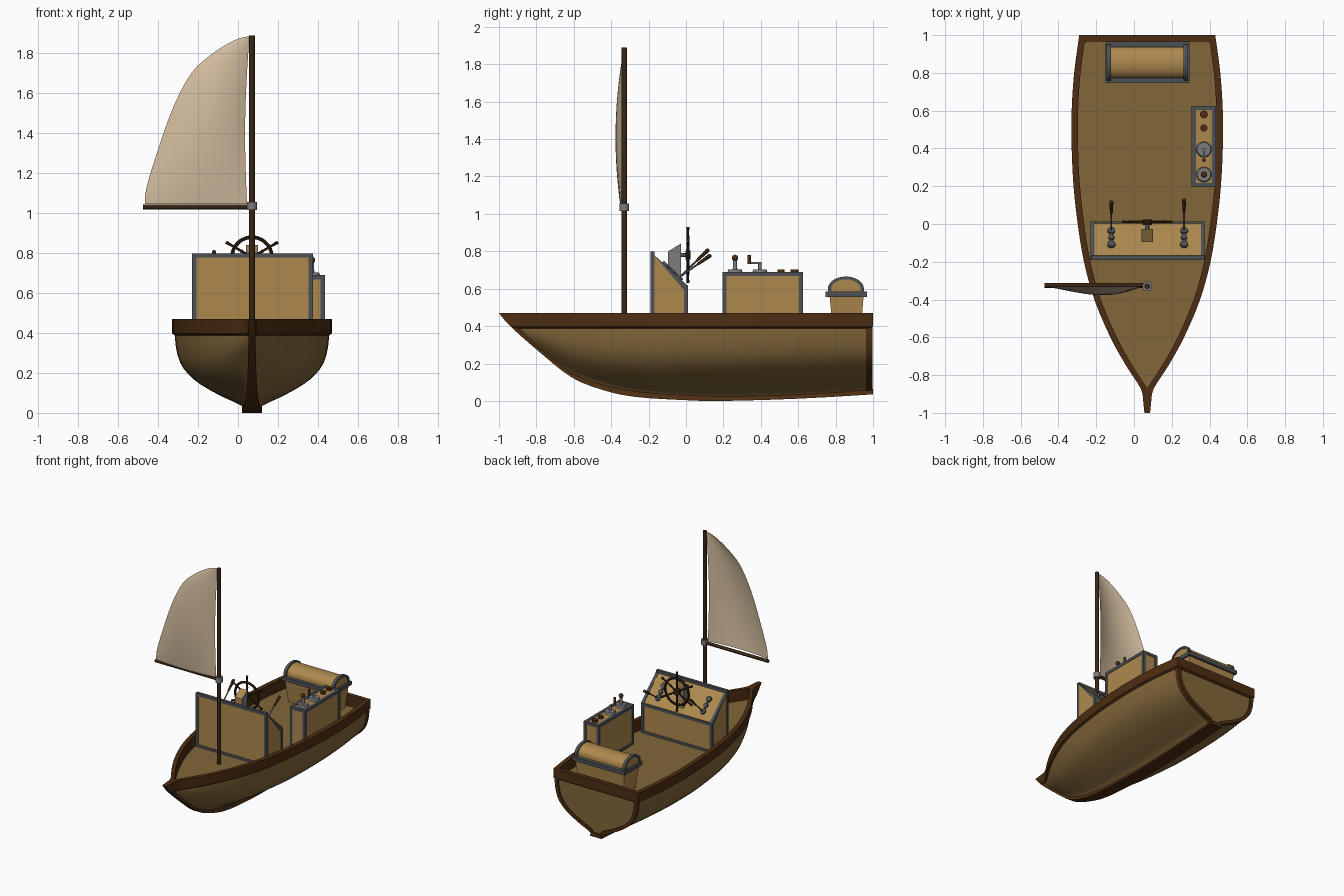
import bpy, bmesh, math
from mathutils import Vector, Matrix

if "Cube" in bpy.data.objects:
    bpy.data.objects.remove(bpy.data.objects["Cube"])

CX, DECK = 0.07, 0.385          # boat centre line and deck height

def mat(name, c):
    m = bpy.data.materials.new(name)
    m.diffuse_color = (*c, 1)
    m.use_nodes = True
    m.node_tree.nodes["Principled BSDF"].inputs["Base Color"].default_value = m.diffuse_color
    return m

HULL = mat("hull_wood", (.225, .135, .042))
PANEL = mat("panel_wood", (.42, .25, .075))
RIM = mat("rim_brown", (.075, .027, .006))
DARK = mat("dark_brown", (.04, .019, .007))
METAL = mat("dark_metal", (.075, .082, .09))
STEEL = mat("light_metal", (.2, .2, .205))
SAIL = mat("sail_cloth", (.64, .5, .34))

def finish(name, bm, material, angle=35):
    bmesh.ops.recalc_face_normals(bm, faces=bm.faces)
    me = bpy.data.meshes.new(name)
    bm.to_mesh(me)
    bm.free()
    me.materials.append(material)
    me.shade_smooth()
    me.set_sharp_from_angle(angle=math.radians(angle))
    o = bpy.data.objects.new(name, me)
    bpy.context.collection.objects.link(o)
    return o

def skin(bm, loops, closed=True, wrap=False):
    """Bridge equal-length loops of points with quads."""
    vs = [[bm.verts.new(p) for p in l] for l in loops]
    n = len(vs[0])
    for i in range(len(vs) if wrap else len(vs) - 1):
        a, b = vs[i], vs[(i + 1) % len(vs)]
        for j in range(n if closed else n - 1):
            k = (j + 1) % n
            bm.faces.new((a[j], a[k], b[k], b[j]))
    return vs

def prism(bm, profile, x0, x1):
    """Extrude a (y, z) profile along x."""
    vs = skin(bm, [[(x, y, z) for y, z in profile] for x in (x0, x1)])
    bm.faces.new(vs[0])
    bm.faces.new(vs[1])

def tube(bm, a, b, r, r2=None, n=16):
    a, b = Vector(a), Vector(b)
    d = b - a
    m = Matrix.Translation((a + b) / 2) @ d.to_track_quat('Z', 'Y').to_matrix().to_4x4()
    bmesh.ops.create_cone(bm, cap_ends=True, segments=n, radius1=r,
                          radius2=r if r2 is None else r2, depth=d.length, matrix=m)

def ball(bm, p, r):
    bmesh.ops.create_uvsphere(bm, u_segments=14, v_segments=8, radius=r, matrix=Matrix.Translation(p))

def edge_trim(name, profile, x0, x1, t=.018):
    """Square metal bars along every edge of a prism."""
    bm = bmesh.new()
    c = [sum(p[i] for p in profile) / len(profile) for i in (0, 1)]
    n = len(profile)
    inner = [(y + math.copysign(t, c[0] - y), z + math.copysign(t, c[1] - z)) for y, z in profile]
    e = .004
    outer = [(y - math.copysign(e, c[0] - y), z - math.copysign(e, c[1] - z)) for y, z in profile]
    for xa, xb in ((x0 - e, x0 + t), (x1 - t, x1 + e)):
        skin(bm, [[(x, *p) for p in pr] for x, pr in ((xa, outer), (xb, outer), (xb, inner), (xa, inner))], wrap=True)
    for i in range(n):
        (ay, az), (by, bz) = outer[i], inner[i]
        prism(bm, [(ay, az), (by, az), (by, bz), (ay, bz)], x0, x1)
    finish(name, bm, METAL, 20)

def spline(rows, n=3):
    out = []
    for i in range(len(rows) - 1):
        p = [rows[max(0, min(len(rows) - 1, i + k))] for k in (-1, 0, 1, 2)]
        for s in range(n):
            t = s / n
            out.append(tuple(.5 * (2 * b + (c - a) * t + (2 * a - 5 * b + 4 * c - d) * t * t
                                   + (3 * b - a - 3 * c + d) * t ** 3) for a, b, c, d in zip(*p)))
    return out + [rows[-1]]

# stations: y, half beam at the rim, keel height
rows = spline([(-.93, .022, .395), (-.87, .035, .335), (-.75, .112, .232), (-.6, .195, .122), (-.4, .28, .05),
               (-.2, .335, .017), (0, .368, .005), (.2, .39, 0), (.4, .4, .004), (.6, .4, .012),
               (.8, .387, .022), (1, .36, .035)])

def beam(y):
    for a, b in zip(rows, rows[1:]):
        if y <= b[0]:
            return a[1] + (b[1] - a[1]) * (y - a[0]) / (b[0] - a[0])
    return rows[-1][1]

SECTION = spline([(0, .09), (.07, .14), (.15, .32), (.22, .47), (.33, .67), (.45, .82), (.6, .93), (.8, .985), (1, 1)], 2)

def section(w, k, y, grow=0):
    """U-shaped hull cross-section from left rim to right rim."""
    w, k = w - .014 + grow, k + .008 - grow
    half = [(w * f, k + (.41 - k) * t) for t, f in SECTION]
    return [(CX - x, y, z) for x, z in reversed(half)] + [(CX + x, y, z) for x, z in half]

# hull shell and flat transom
bm = bmesh.new()
vs = skin(bm, [section(w, k, min(y, .985)) for y, w, k in rows], closed=False)
bm.faces.new(vs[-1])
finish("hull", bm, HULL, 40)

# transom border
bm = bmesh.new()
y, w, k = rows[-1]
skin(bm, [section(w, k, .962, .007), section(w, k, .998, .007),
          section(w, k, .998, -.02), section(w, k, .962, -.02)], closed=False, wrap=True)
finish("transom_border", bm, RIM)

# gunwale rim
side = [(-1, .015)] + [(y, w) for y, w, k in rows]
ins = []
for y, w in side:
    yi = max(-.866, min(y, .967))
    ins.append((yi, max(.002, beam(yi) - .034)))

def ring(pts, z, ymin=-2):
    r = [(CX + w, max(y, ymin), z) for y, w in pts]
    return r + [(2 * CX - x, y, z) for x, y, z in reversed(r)]

bm = bmesh.new()
skin(bm, [ring(side, .398, -.935), ring(side, .47), ring(ins, .47), ring(ins, .375)], wrap=True)
finish("gunwale", bm, RIM, 30)

# deck
bm = bmesh.new()
deck = [(y, w + .01) for y, w in ins[2:]]
skin(bm, [[(CX + s * w, y, DECK) for y, w in deck] for s in (-1, 1)], closed=False)
finish("deck", bm, HULL)

# stem and keel: bottom path y, z, half width
keel = spline([(-1, .47, .015), (-.935, .395, .017), (-.77, .25, .02), (-.61, .125, .026), (-.45, .06, .035),
               (-.275, .022, .045), (0, .004, .05), (.2, 0, .05), (.6, .012, .05), (1, .035, .05)])
bm = bmesh.new()
loops = []
for y, z, w in keel:
    top = min(.469, z + .03)
    loops.append([(CX - w, y, z), (CX + w, y, z), (CX + w * .8, y + .01 * (y < .9), top), (CX - w * .8, y + .01 * (y < .9), top)])
vs = skin(bm, loops)
bm.faces.new(vs[0])
bm.faces.new(vs[-1])
finish("keel", bm, RIM)

# mast, boom and collar
MY = -.33
bm = bmesh.new()
tube(bm, (CX, MY, DECK - .02), (CX, MY, 1.89), .0145)
finish("mast", bm, DARK)
bm = bmesh.new()
tube(bm, (-.475, MY + .005, 1.032), (CX, MY + .005, 1.032), .0125)
finish("boom", bm, DARK)
bm = bmesh.new()
tube(bm, (CX, MY, 1.015), (CX, MY, 1.055), .026)
finish("mast_collar", bm, STEEL)

# billowing sail, curved trailing edge to mast
leech = spline([(-.467, 1.045), (-.458, 1.13), (-.4, 1.32), (-.325, 1.53), (-.235, 1.7), (-.14, 1.79), (-.05, 1.85), (.01, 1.877), (.05, 1.885)])
bm = bmesh.new()
grid, n = [], len(leech) - 1
for i, (x, z) in enumerate(leech):
    v = (z - 1.045) / .84
    xl = .045 - .015 * math.sin(math.pi * v) + .012 * v
    zl = 1.045 + .84 * v
    grid.append([(x + (xl - x) * u / 10, MY - .047 * math.sin(math.pi * u / 10) ** .8 * math.sin(math.pi * min(1, .12 + .88 * v)) ** .8
                  if 0 < u < 10 and v < 1 else MY, zl) for u in range(11)])
skin(bm, grid, closed=False)
finish("sail", bm, SAIL, 80)

# helm console and side cabinet with metal edging
for name, prof, x0, x1 in (
        ("console", [(-.186, DECK), (-.186, .795), (.008, .61), (.008, DECK)], -.226, .372),
        ("cabinet", [(.199, DECK), (.199, .686), (.621, .686), (.621, DECK)], .309, .431)):
    bm = bmesh.new()
    prism(bm, prof, x0, x1)
    finish(name, bm, PANEL)
    edge_trim(name + "_trim", prof, x0, x1)

# chest: tapered body, band, arched lid, metal end arches
bm = bmesh.new()
skin_pts = [[(xa, ya, z), (xb, ya, z), (xb, yb, z), (xa, yb, z)]
            for xa, xb, ya, yb, z in ((-.12, .26, .785, .935, DECK), (-.14, .28, .767, .95, .565))]
skin(bm, skin_pts)
finish("chest_body", bm, PANEL)
bm = bmesh.new()
prism(bm, [(.747, .557), (.967, .557), (.967, .586), (.747, .586)], -.152, .293)
finish("chest_band", bm, METAL)

def arch(r, h):
    return [(.855 - r * math.cos(math.pi * i / 20), .6 + h * math.sin(math.pi * i / 20)) for i in range(21)]

def lid(r, h):
    return [(.855 - r, .58)] + arch(r, h) + [(.855 + r, .58)]

bm = bmesh.new()
prism(bm, lid(.083, .056), -.138, .279)
finish("chest_lid", bm, PANEL)
bm = bmesh.new()
for xa, xb in ((-.145, -.122), (.263, .286)):
    skin(bm, [[(x, *p) for p in pr] for x, pr in ((xa, lid(.096, .065)), (xb, lid(.096, .065)),
              (xb, lid(.078, .05)), (xa, lid(.078, .05)))], closed=False, wrap=True)
finish("chest_lid_arches", bm, METAL)

# wheel mount with steel cheeks
prof = [(-.095, .68), (-.095, .8), (-.026, .842), (-.026, .63)]
bm = bmesh.new()
prism(bm, prof, .044, .096)
finish("wheel_mount", bm, PANEL)
bm = bmesh.new()
for x in (.04, .096):
    prism(bm, prof, x, x + .004)
finish("wheel_mount_cheeks", bm, STEEL)

# steering wheel with six turned spokes
WY, WZ = .01, .78
bm = bmesh.new()
R, r = .1, .009
skin(bm, [[(CX + (R + r * math.cos(b)) * math.cos(a), WY + r * math.sin(b), WZ + (R + r * math.cos(b)) * math.sin(a))
           for b in [math.tau * j / 10 for j in range(10)]] for a in [math.tau * i / 36 for i in range(36)]], wrap=True)
tube(bm, (CX, WY - .014, WZ), (CX, WY + .014, WZ), .024)
for i in range(6):
    a = math.radians(30 + 60 * i)
    at = lambda d: (CX + d * math.cos(a), WY, WZ + d * math.sin(a))
    tube(bm, at(0), at(.125), .006, n=10)
    tube(bm, at(.118), at(.15), .006, .009, n=10)
    ball(bm, at(.06), .009)
finish("steering_wheel", bm, DARK)
bm = bmesh.new()
tube(bm, (CX, -.03, WZ), (CX, WY, WZ), .011)
finish("wheel_axle", bm, METAL)

# console levers: beaded base plate, shaft and grip
def slope(y, up=0):
    return Vector((0, y + .69 * up, .795 - .953 * (y + .186) + .72 * up))

for name, x, tip in (("left", -.12, (.115, .805)), ("right", .265, (.125, .775))):
    o = Vector((x, 0, 0))
    bm = bmesh.new()
    for y, rad in ((-.112, .021), (-.075, .016), (-.04, .02)):
        tube(bm, o + slope(y, -.003), o + slope(y, .014), rad)
    tube(bm, o + slope(-.112, .003), o + slope(-.04, .003), .009, n=8)
    finish(name + "_lever_base", bm, METAL)
    a, b = o + slope(-.04, .01), Vector((x, *tip))
    bm = bmesh.new()
    tube(bm, a, b, .005, n=10)
    finish(name + "_lever_shaft", bm, STEEL)
    bm = bmesh.new()
    tube(bm, a.lerp(b, .6), b, .007, .011, n=12)
    ball(bm, b, .011)
    finish(name + "_lever_grip", bm, DARK)

# cabinet controls
KX, T = .37, .69
bm = bmesh.new()
for y, rad in ((.58, .021), (.508, .019)):
    tube(bm, (KX, y, T - .005), (KX, y, T + .014), rad)
finish("cabinet_buttons", bm, RIM)
bm = bmesh.new()
tube(bm, (KX, .395, T - .005), (KX, .395, T + .012), .042, .036, 20)
tube(bm, (KX, .395, T), (KX, .395, .742), .009)
tube(bm, (KX, .4, .737), (KX, .338, .737), .006)
tube(bm, (KX, .262, T - .005), (KX, .262, T + .012), .041, .036, 20)
tube(bm, (KX, .262, T), (KX, .262, .75), .013, .01)
finish("crank_and_stick", bm, STEEL)
bm = bmesh.new()
tube(bm, (KX, .338, .732), (KX, .338, .78), .008, .01)
ball(bm, (KX, .262, .765), .017)
finish("control_knobs", bm, RIM)
